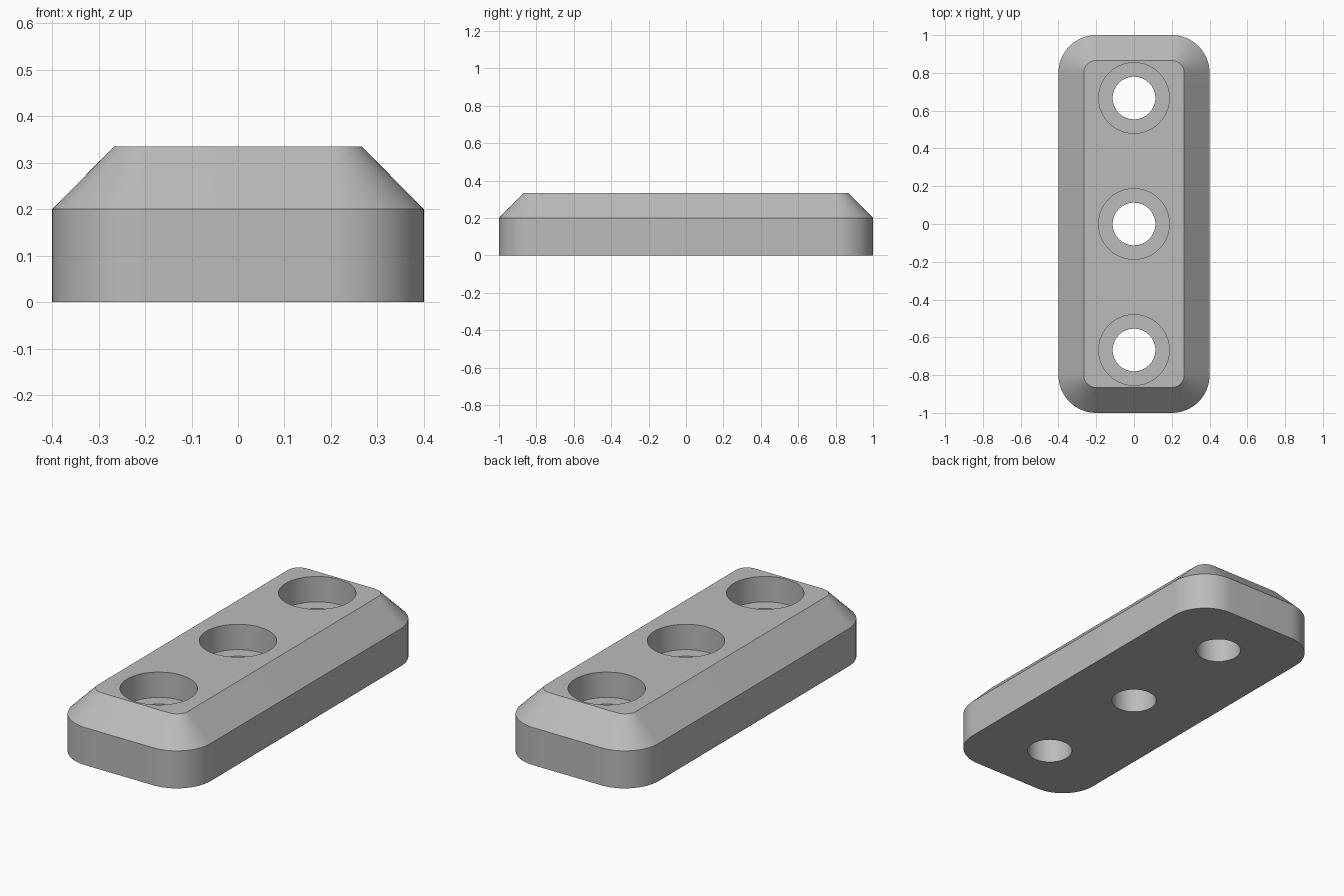
import bpy
import bmesh
from math import sin, cos, pi, radians

HALF_X, HALF_Y = 0.4, 1.0
WALL_TOP, TOP = 0.2, 0.335
CORNER, INSET = 0.2, 0.134
BORE_R, HOLE_R, PITCH = 0.187, 0.113, 0.667

cube = bpy.data.objects.get("Cube")
if cube:
    bpy.data.objects.remove(cube, do_unlink=True)

grey = bpy.data.materials.new("light grey")
grey.use_nodes = True
colour = (0.5, 0.5, 0.5, 1)
grey.diffuse_color = colour
grey.node_tree.nodes["Principled BSDF"].inputs["Base Color"].default_value = colour


def rounded_ring(inset, z, steps=16):
    """Rounded rectangle outline, counter-clockwise."""
    r = CORNER - inset
    cx, cy = HALF_X - CORNER, HALF_Y - CORNER
    ring = []
    for q, (sx, sy) in enumerate([(1, 1), (-1, 1), (-1, -1), (1, -1)]):
        for i in range(steps + 1):
            a = (q + i / steps) * pi / 2
            ring.append((sx * cx + r * cos(a), sy * cy + r * sin(a), z))
    return ring


def circle_ring(r, y, z, steps=64):
    return [(r * cos(2 * pi * i / steps), y + r * sin(2 * pi * i / steps), z)
            for i in range(steps)]


def loft(bm, rings):
    """Closed solid through a stack of rings, bottom to top."""
    rows = [[bm.verts.new(p) for p in ring] for ring in rings]
    n = len(rows[0])
    for a, b in zip(rows, rows[1:]):
        for i in range(n):
            j = (i + 1) % n
            bm.faces.new((a[i], a[j], b[j], b[i]))
    bm.faces.new(rows[0][::-1])
    bm.faces.new(rows[-1])


def make_object(name, stacks):
    bm = bmesh.new()
    for rings in stacks:
        loft(bm, rings)
    mesh = bpy.data.meshes.new(name)
    bm.to_mesh(mesh)
    bm.free()
    mesh.materials.append(grey)
    obj = bpy.data.objects.new(name, mesh)
    bpy.context.collection.objects.link(obj)
    return obj


# Block with rounded corners and a chamfered top
block = make_object("mounting_block", [[
    rounded_ring(0, 0), rounded_ring(0, WALL_TOP), rounded_ring(INSET, TOP)]])

# Stepped cutters for the three counterbored screw holes
cutter = make_object("screw_hole_cutter", [[
    circle_ring(HOLE_R, y, -0.1), circle_ring(HOLE_R, y, WALL_TOP),
    circle_ring(BORE_R, y, WALL_TOP), circle_ring(BORE_R, y, TOP + 0.1)]
    for y in (-PITCH, 0, PITCH)])
cutter.hide_render = True

cut = block.modifiers.new("screw_holes", 'BOOLEAN')
cut.operation = 'DIFFERENCE'
cut.solver = 'EXACT'
cut.object = cutter

bpy.ops.object.select_all(action='DESELECT')
block.select_set(True)
bpy.context.view_layer.objects.active = block
bpy.ops.object.modifier_apply(modifier=cut.name)
bpy.data.objects.remove(cutter, do_unlink=True)

# Smooth round walls, crisp edges
bpy.ops.object.shade_smooth_by_angle(angle=radians(30))
